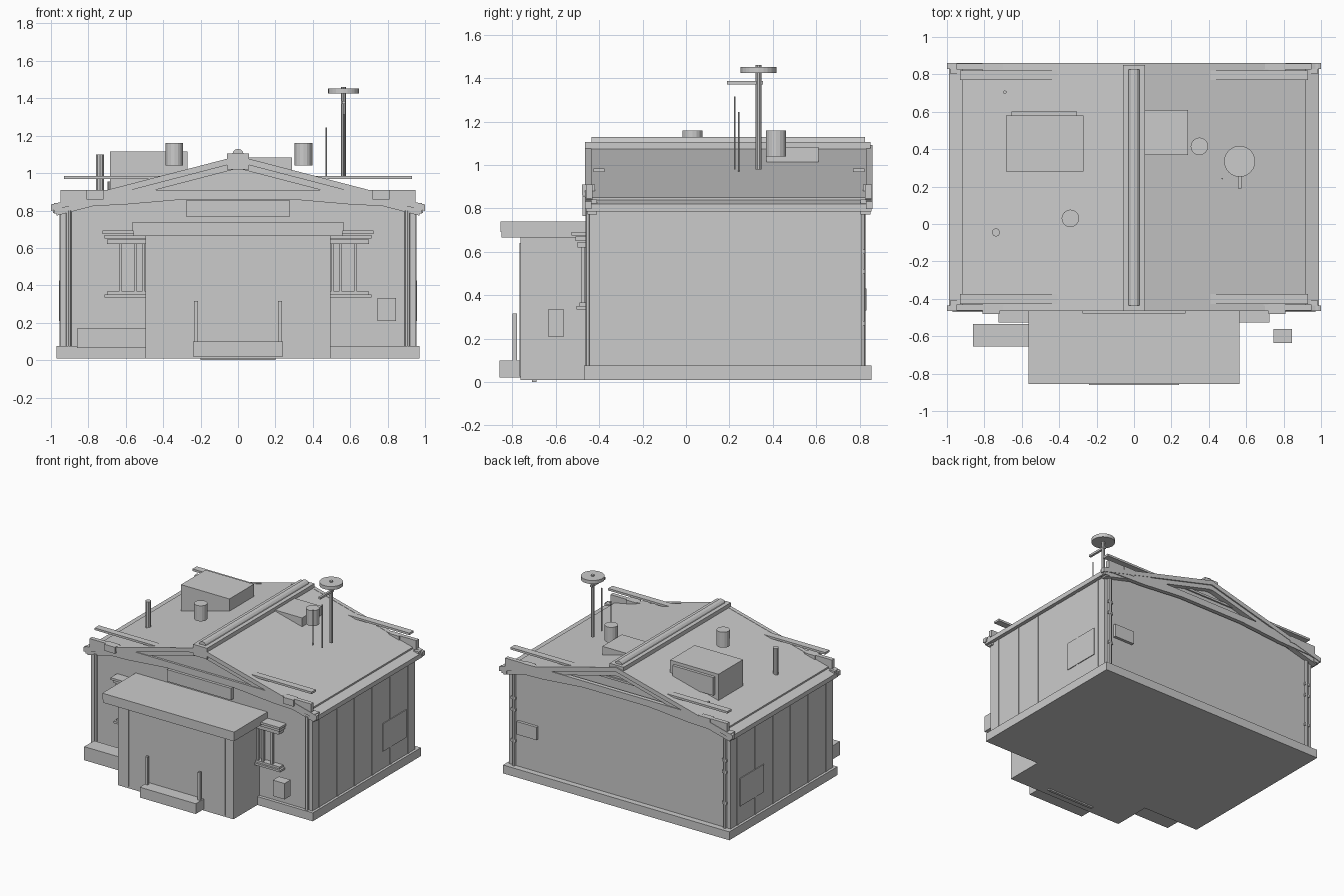
import bpy, bmesh, math

SLOPE = 0.26  # roof pitch: drop per unit of x


def finish(name, bm):
    bmesh.ops.recalc_face_normals(bm, faces=bm.faces)
    me = bpy.data.meshes.new(name)
    bm.to_mesh(me)
    bm.free()
    ob = bpy.data.objects.new(name, me)
    bpy.context.collection.objects.link(ob)
    return ob


def box(name, x0, x1, y0, y1, z0, z1):
    bm = bmesh.new()
    bmesh.ops.create_cube(bm, size=1)
    for v in bm.verts:
        v.co = (x1 if v.co.x > 0 else x0, y1 if v.co.y > 0 else y0, z1 if v.co.z > 0 else z0)
    return finish(name, bm)


def mirrored_box(name, x0, x1, *rest):
    box(name + "_right", x0, x1, *rest)
    box(name + "_left", -x1, -x0, *rest)


def extrude_y(name, profile, y0, y1):
    """Extrude an x/z outline from y0 to y1."""
    bm = bmesh.new()
    face = bm.faces.new([bm.verts.new((x, y0, z)) for x, z in profile])
    ext = bmesh.ops.extrude_face_region(bm, geom=[face])["geom"]
    for v in ext:
        if isinstance(v, bmesh.types.BMVert):
            v.co.y = y1
    return finish(name, bm)


def chevron(name, peak, half, thick, y0, y1):
    """Pitched slab running over the ridge."""
    e = peak - SLOPE * half
    extrude_y(name, [(-half, e), (0, peak), (half, e), (half, e - thick),
                     (0, peak - thick), (-half, e - thick)], y0, y1)


def cyl(name, x, y, r, z0, z1, sides=12):
    bpy.ops.mesh.primitive_cylinder_add(vertices=sides, radius=r, depth=z1 - z0,
                                        location=(x, y, (z0 + z1) / 2))
    bpy.context.object.name = name


# Foundation and main building with gable ends
box("foundation", -0.97, 0.97, -0.47, 0.855, 0.01, 0.075)
extrude_y("building", [(-0.95, 0.06), (0.95, 0.06), (0.95, 0.80), (0, 1.055), (-0.95, 0.80)],
          -0.445, 0.81)

# Side wall battens and service panels
for i, y in enumerate((-0.36, -0.14, 0.075, 0.29, 0.51, 0.73)):
    mirrored_box(f"wall_batten_{i}", 0.94, 0.954, y - 0.01, y + 0.01, 0.07, 0.80)
mirrored_box("side_panel", 0.94, 0.956, 0.41, 0.70, 0.21, 0.425)

# Corner downpipes with brackets
for side, sx in (("left", -1), ("right", 1)):
    for end, y in (("front", -0.448), ("back", 0.812)):
        cyl(f"downpipe_{end}_{side}", sx * 0.905, y, 0.015, 0.07, 0.80, 8)
for i, z in enumerate((0.27, 0.51, 0.60)):
    mirrored_box(f"pipe_bracket_{i}", 0.885, 0.925, 0.80, 0.825, z - 0.01, z + 0.01)
box("back_hatch", 0.70, 0.87, 0.80, 0.832, 0.33, 0.43)

# Roof layers and ridge
chevron("roof_lower_layer", 1.078, 0.99, 0.035, -0.45, 0.84)
chevron("roof_upper_layer", 1.09, 0.92, 0.02, -0.44, 0.83)
box("ridge_beam", -0.06, 0.06, -0.465, 0.85, 1.02, 1.105)
arc = [(0.03 * math.cos(a * math.pi / 6), 1.1 + 0.03 * math.sin(a * math.pi / 6)) for a in range(7)]
extrude_y("ridge_roll", arc, -0.435, 0.825)

# Gable trim, the same on the front and the back
for end, wall, d in (("front", -0.44, -1), ("back", 0.835, 1)):
    def ys(near, far):
        return sorted((wall + d * near, wall + d * far))
    chevron(f"rake_upper_{end}", 1.092, 1.0, 0.034, *ys(-0.005, 0.025))
    chevron(f"rake_lower_{end}", 1.06, 0.97, 0.035, *ys(-0.03, 0.015))
    extrude_y(f"frieze_{end}", [(-0.95, 0.91), (0.95, 0.91), (0.95, 0.82), (0.63, 0.83),
                                (0.28, 0.86), (-0.28, 0.86), (-0.63, 0.83), (-0.95, 0.82)],
              *ys(-0.01, 0.022))
    mirrored_box(f"eave_block_{end}", 0.72, 0.81, *ys(-0.02, 0.025 if d > 0 else 0.04), 0.86, 0.91)
    mirrored_box(f"eave_tip_{end}", 0.94, 0.985, *ys(-0.03, 0.02), 0.785, 0.84)
    box(f"roof_rail_{end}", -0.93, 0.93, *ys(-0.065, -0.013), 0.968, 0.984)

# Entrance porch, canopy, step and handrails
box("porch", -0.495, 0.495, -0.762, -0.44, 0.01, 0.665)
box("canopy", -0.565, 0.565, -0.855, -0.44, 0.69, 0.74)
box("canopy_underside", -0.56, 0.56, -0.85, -0.44, 0.665, 0.69)
mirrored_box("porch_strip", 0.402, 0.428, -0.768, -0.75, 0.025, 0.64)
box("step", -0.24, 0.24, -0.86, -0.755, 0.02, 0.10)
mirrored_box("handrail", 0.215, 0.235, -0.80, -0.78, 0.09, 0.315)
box("ground_sill", -0.2, 0.2, -0.71, -0.69, 0.0, 0.012)
box("blank_sign_panel", -0.275, 0.275, -0.478, -0.44, 0.765, 0.857)

# Front windows: stacked lintel, bars and sill
for i, (edge, front, z0, z1) in enumerate(((0.725, -0.527, 0.675, 0.692), (0.715, -0.51, 0.65, 0.67),
                                           (0.70, -0.50, 0.62, 0.645), (0.70, -0.49, 0.35, 0.366),
                                           (0.715, -0.505, 0.334, 0.35))):
    mirrored_box(f"window_ledge_{i}", 0.47, edge, front, -0.44, z0, z1)
for i, x in enumerate((0.505, 0.548, 0.628)):
    mirrored_box(f"window_bar_{i}", x - 0.008, x + 0.008, -0.485, -0.465, 0.36, 0.63)

# Planter and meter box in front
box("planter", -0.86, -0.49, -0.655, -0.535, 0.065, 0.17)
box("meter_box", 0.745, 0.845, -0.637, -0.562, 0.21, 0.333)

# Roof equipment
box("roof_unit_large", -0.685, -0.27, 0.28, 0.58, 0.91, 1.115)
box("roof_unit_grille", -0.655, -0.305, 0.57, 0.602, 0.95, 1.09)
box("roof_unit_small", -0.02, 0.29, 0.37, 0.61, 0.965, 1.083)
cyl("vent_left", -0.34, 0.03, 0.047, 1.04, 1.16, 16)
cyl("vent_right", 0.35, 0.415, 0.047, 1.04, 1.16, 16)
cyl("stack_pipe", -0.738, -0.045, 0.022, 0.88, 1.10, 10)
cyl("small_pipe", -0.69, 0.705, 0.009, 0.88, 0.955, 8)

# Antenna mast with disc, arm and whips
cyl("mast", 0.565, 0.335, 0.014, 0.98, 1.46, 10)
cyl("mast_disc", 0.565, 0.335, 0.083, 1.425, 1.452, 24)
box("mast_arm", 0.556, 0.574, 0.19, 0.355, 1.37, 1.386)
cyl("whip_tall", 0.565, 0.225, 0.004, 0.98, 1.315, 6)
cyl("whip_short", 0.472, 0.243, 0.004, 0.97, 1.245, 6)
